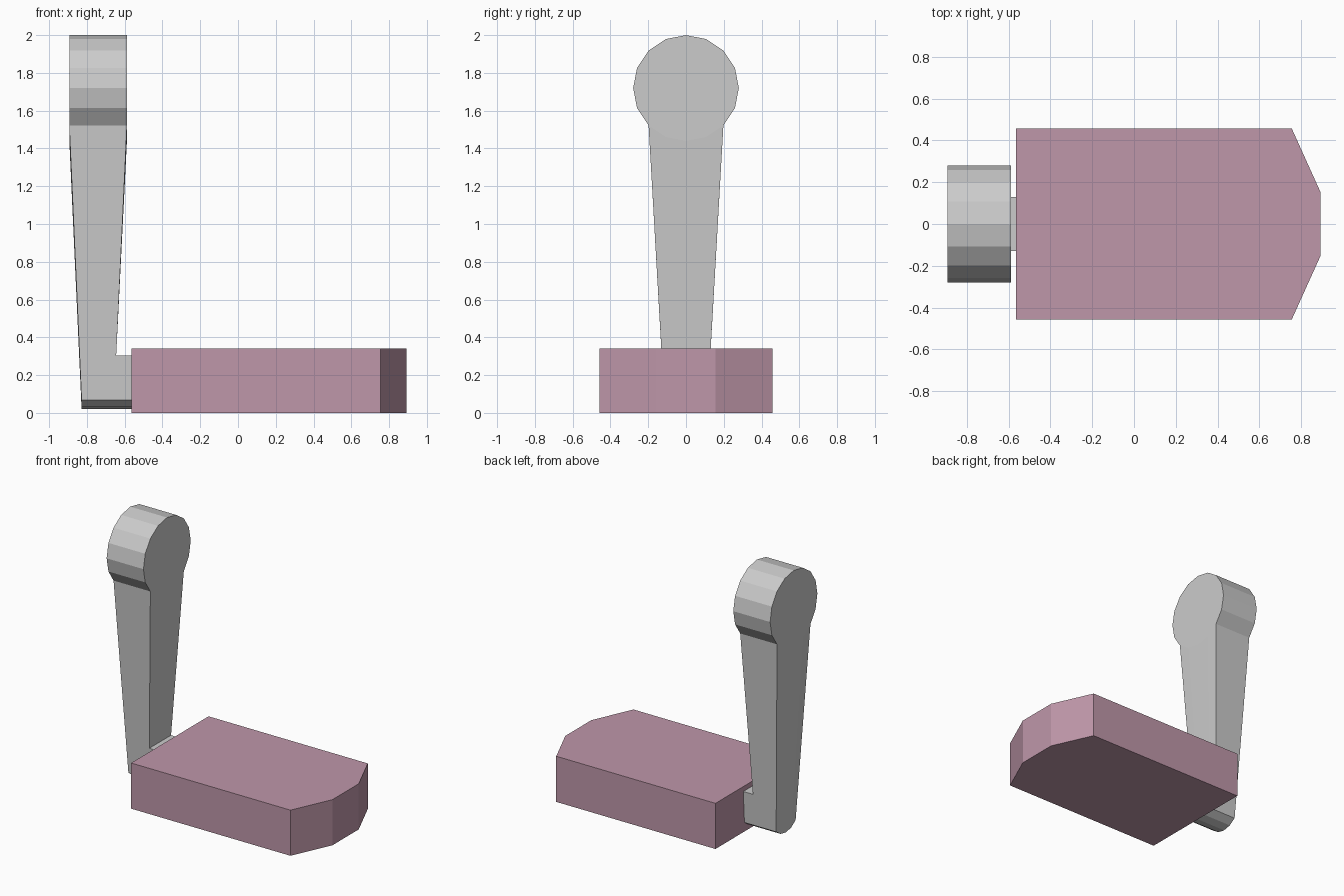
import bpy, bmesh
from math import sin, cos, radians

if "Cube" in bpy.data.objects:
    bpy.data.objects.remove(bpy.data.objects["Cube"])


def finish(name, bm):
    bmesh.ops.recalc_face_normals(bm, faces=bm.faces[:])
    mesh = bpy.data.meshes.new(name)
    bm.to_mesh(mesh)
    bm.free()
    obj = bpy.data.objects.new(name, mesh)
    bpy.context.collection.objects.link(obj)
    return obj


# Pedal block: outline with a tapered nose, extruded upward
bm = bmesh.new()
outline = [(-0.565, -0.458), (0.755, -0.458), (0.892, -0.155),
           (0.892, 0.155), (0.755, 0.458), (-0.565, 0.458)]
base = bm.faces.new([bm.verts.new((x, y, 0)) for x, y in outline])
top = bmesh.ops.extrude_face_region(bm, geom=[base], use_keep_orig=True)["geom"]
bmesh.ops.translate(bm, vec=(0, 0, 0.342),
                    verts=[v for v in top if isinstance(v, bmesh.types.BMVert)])
pedal = finish("pedal_block", bm)
mat = bpy.data.materials.new("mauve")
mat.diffuse_color = (0.52, 0.31, 0.40, 1)
mat.use_nodes = True
mat.node_tree.nodes["Principled BSDF"].inputs["Base Color"].default_value = mat.diffuse_color
pedal.data.materials.append(mat)

# Crank arm: 16-sided hub, tapered shank and a foot reaching the pedal
bm = bmesh.new()
STEP = 22.5


def arc(x, cz, r, count):
    """Points on a circle facing x, starting 45 degrees before the bottom."""
    angles = [radians(-45 + STEP * i) for i in range(count)]
    return [bm.verts.new((x, r * sin(a), cz - r * cos(a))) for a in angles]


def strip(a, b):
    for i in range(len(a) - 1):
        bm.faces.new((a[i], a[i + 1], b[i + 1], b[i]))


# Hub disc, open along its lowest four sides where the shank joins
hub_out = arc(-0.893, 1.72, 0.28, 16)
hub_in = arc(-0.588, 1.72, 0.28, 16)
bm.faces.new(hub_out)
bm.faces.new(hub_in)
strip(hub_out[4:] + hub_out[:1], hub_in[4:] + hub_in[:1])

# Rounded foot bottom and the flat ledge above it
foot_out = arc(-0.828, 0.183, 0.163, 5)
foot_in = arc(-0.565, 0.183, 0.163, 5)
widths = (-0.1286, -0.068, 0, 0.068, 0.1286)
ledge_back = [bm.verts.new((-0.645, y, 0.305)) for y in widths]
ledge_front = [bm.verts.new((-0.565, y, 0.305)) for y in widths]

# Wrap the shank and foot, then close both flanks
chain = [hub_out[:5], foot_out, foot_in, ledge_front, ledge_back, hub_in[:5]]
for a, b in zip(chain, chain[1:]):
    strip(a, b)
for end in (0, 4):
    bm.faces.new([row[end] for row in chain])
finish("crank_arm", bm)
